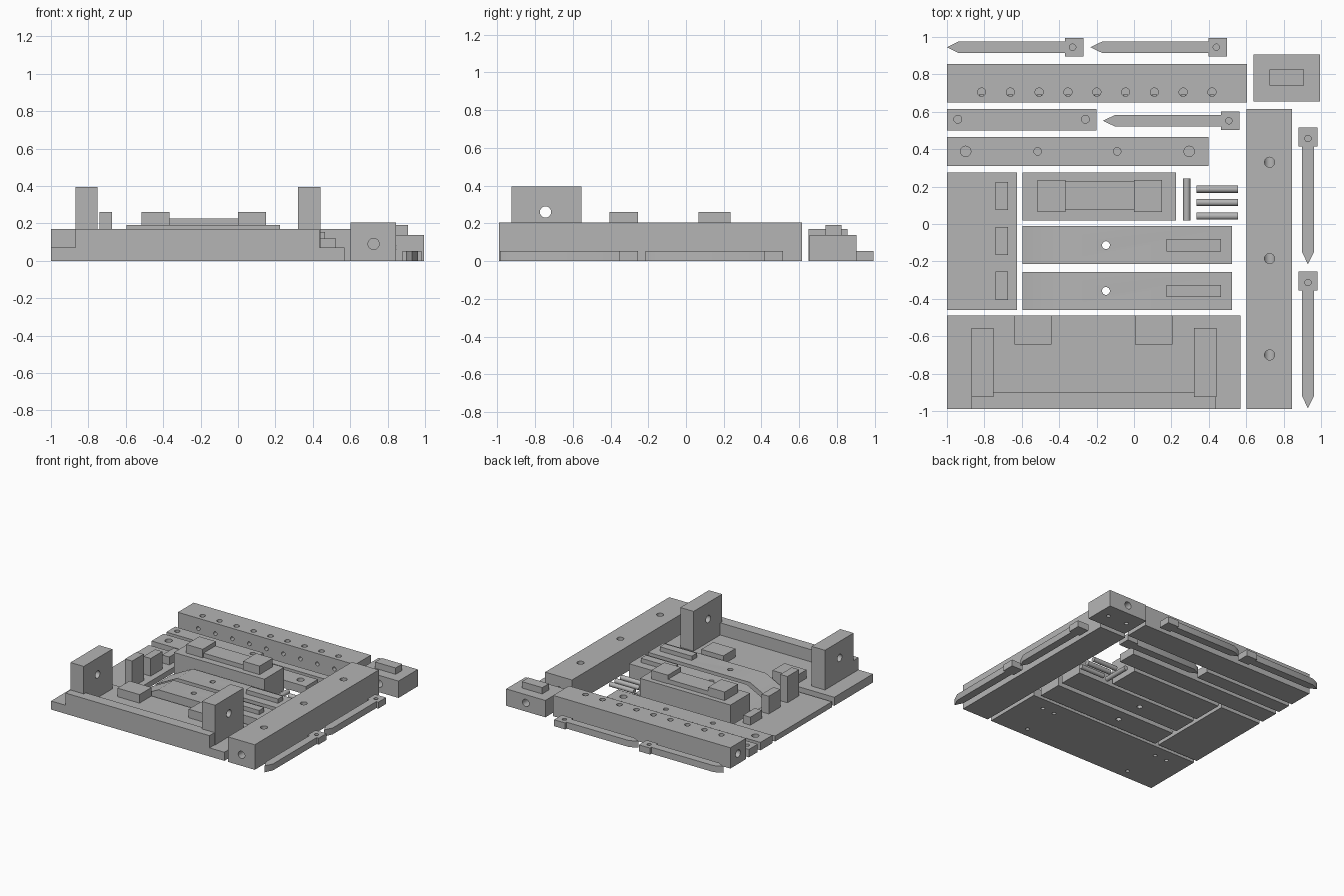
import bpy, bmesh, math
from mathutils import Matrix, Vector

if "Cube" in bpy.data.objects:
    bpy.data.objects.remove(bpy.data.objects["Cube"])

grey = bpy.data.materials.new("plain_grey")
grey.diffuse_color = (0.46, 0.46, 0.46, 1)
grey.use_nodes = True
grey.node_tree.nodes["Principled BSDF"].inputs["Base Color"].default_value = grey.diffuse_color


def add_object(name, bm):
    bmesh.ops.recalc_face_normals(bm, faces=bm.faces)
    mesh = bpy.data.meshes.new(name)
    bm.to_mesh(mesh)
    bm.free()
    mesh.materials.append(grey)
    ob = bpy.data.objects.new(name, mesh)
    bpy.context.scene.collection.objects.link(ob)
    return ob


def prism(name, pts, axis, lo, hi):
    """Extrude a 2D outline: axis 'z' takes (x, y), axis 'y' takes (x, z)."""
    bm = bmesh.new()
    place = (lambda a, b, c: (a, b, c)) if axis == 'z' else (lambda a, b, c: (a, c, b))
    face = bm.faces.new([bm.verts.new(place(a, b, lo)) for a, b in pts])
    ext = bmesh.ops.extrude_face_region(bm, geom=[face])
    move = Vector(place(0, 0, hi - lo))
    bmesh.ops.translate(bm, verts=[v for v in ext['geom'] if isinstance(v, bmesh.types.BMVert)], vec=move)
    return add_object(name, bm)


def box(name, x0, x1, y0, y1, z0, z1):
    return prism(name, [(x0, y0), (x1, y0), (x1, y1), (x0, y1)], 'z', z0, z1)


def rod(name, a, b, r, n=24):
    a, b = Vector(a), Vector(b)
    bm = bmesh.new()
    rot = (b - a).to_track_quat('Z', 'Y').to_matrix().to_4x4()
    bmesh.ops.create_cone(bm, cap_ends=True, segments=n, radius1=r, radius2=r,
                          depth=(b - a).length, matrix=Matrix.Translation((a + b) / 2) @ rot)
    return add_object(name, bm)


def drill(ob, holes):
    """Cut round holes, each given as (start, end, radius)."""
    cutters = []
    for a, b, r in holes:
        c = rod("hole_cutter", a, b, r)
        c.hide_render = True
        m = ob.modifiers.new("hole", 'BOOLEAN')
        m.operation, m.solver, m.object = 'DIFFERENCE', 'EXACT', c
        cutters.append(c)
    dg = bpy.context.evaluated_depsgraph_get()
    mesh = bpy.data.meshes.new_from_object(ob.evaluated_get(dg))
    ob.modifiers.clear()
    ob.data = mesh
    for c in cutters:
        bpy.data.objects.remove(c)
    smooth(ob)


def smooth(ob):
    bpy.ops.object.select_all(action='DESELECT')
    ob.select_set(True)
    bpy.context.view_layer.objects.active = ob
    bpy.ops.object.shade_smooth_by_angle(angle=math.radians(30))


def down(x, y, top, bottom, r):
    return ((x, y, top + 0.02), (x, y, bottom), r)


# Base plate with front lip, low rear blocks and two bored cheeks
base = box("base_plate", -1, 0.57, -0.99, -0.49, 0, 0.07)
screws = [(x, -0.6) for x in (-0.82, -0.71, 0.28, 0.39)] + [(-0.70, -0.91), (0.28, -0.91)]
drill(base, [((x, y, -0.02), (x, y, 0.05), 0.015) for x, y in screws])
box("front_lip", -0.87, 0.435, -0.99, -0.90, 0.065, 0.17)
for x0 in (-0.64, 0.005):
    box("rear_block", x0, x0 + 0.2, -0.645, -0.49, 0.065, 0.14)
for x0 in (-0.87, 0.32):
    cheek = box("cheek", x0, x0 + 0.12, -0.925, -0.555, 0.065, 0.395)
    drill(cheek, [((x0 - 0.05, -0.745, 0.26), (x0 + 0.17, -0.745, 0.26), 0.03)])

# Side plate with posts of falling height
box("side_plate", -1, -0.625, -0.46, 0.275, 0, 0.045)
for y0, top in ((-0.405, 0.26), (-0.165, 0.19), (0.075, 0.11)):
    box("side_post", -0.74, -0.675, y0, y0 + 0.15, 0.04, top)

# Centre block with raised bridge and end pads
box("centre_block", -0.595, 0.225, 0.02, 0.275, 0, 0.19)
box("centre_bridge", -0.365, 0, 0.075, 0.23, 0.185, 0.225)
for x0 in (-0.515, 0):
    box("centre_pad", x0, x0 + 0.15, 0.065, 0.235, 0.185, 0.26)

# Two wedge-ended sliders
for y0 in (-0.215, -0.46):
    ym = y0 + 0.102
    slider = prism("slider", [(-0.595, 0), (0.525, 0), (0.525, 0.12), (-0.4, 0.12), (-0.595, 0.02)],
                   'y', y0, y0 + 0.203)
    drill(slider, [down(-0.15, ym, 0.12, -0.02, 0.021)])
    box("slider_pad", 0.175, 0.465, ym - 0.033, ym + 0.033, 0.115, 0.155)

# Long right rail with end bore and top holes
rail = box("long_rail", 0.602, 0.845, -0.99, 0.615, 0, 0.205)
drill(rail, [((0.725, -1.1, 0.09), (0.725, 0.7, 0.09), 0.03)]
      + [down(0.725, y, 0.205, 0.09, 0.027) for y in (0.33, -0.185, -0.7)])

# Rear rail with rows of holes on top and front
rear = box("rear_rail", -1, 0.605, 0.65, 0.855, 0, 0.17)
holes = [((-1.05, 0.755, 0.085), (-0.9, 0.755, 0.085), 0.03),
         ((0.5, 0.755, 0.085), (0.65, 0.755, 0.085), 0.03)]
for i in range(9):
    x = -0.815 + i * 0.154
    holes += [down(x, 0.705, 0.17, 0.09, 0.022), ((x, 0.6, 0.085), (x, 0.69, 0.085), 0.016)]
drill(rear, holes)

# Corner block with pad
corner = box("corner_block", 0.64, 0.995, 0.655, 0.905, 0, 0.138)
drill(corner, [((0.8175, 0.6, 0.07), (0.8175, 0.95, 0.07), 0.03)]
      + [((x, 0.78, -0.02), (x, 0.78, 0.05), 0.016) for x in (0.73, 0.905)])
box("corner_pad", 0.725, 0.91, 0.74, 0.825, 0.13, 0.19)

# Two flat drilled strips
short = box("short_strip", -1, -0.2, 0.5, 0.615, 0, 0.065)
drill(short, [down(x, 0.56, 0.065, 0.02, 0.021) for x in (-0.942, -0.26)])
strip = box("long_strip", -1, 0.397, 0.31, 0.465, 0, 0.065)
drill(strip, [down(x, 0.388, 0.065, 0.02, r)
              for x, r in ((-0.9, 0.028), (-0.515, 0.02), (-0.09, 0.02), (0.295, 0.028))])

# Pins lying loose
rod("pin", (0.282, 0.02, 0.02), (0.282, 0.243, 0.02), 0.019)
for y in (0.186, 0.115, 0.042):
    rod("pin", (0.335, y, 0.02), (0.555, y, 0.02), 0.019)
for ob in list(bpy.data.objects):
    if ob.name.startswith("pin"):
        smooth(ob)

# Pointed stakes with drilled square heads: tip position and turn
half = [(0, 0), (0.065, -0.032), (0.63, -0.032), (0.63, -0.05), (0.73, -0.05)]
outline = half + [(x, -y) for x, y in reversed(half[1:])]
for tx, ty, turned in ((-1, 0.945, False), (-0.232, 0.945, False), (-0.165, 0.552, False),
                       (0.93, -0.215, True), (0.93, -0.985, True)):
    place = lambda p: (tx - p[1], ty + p[0]) if turned else (tx + p[0], ty + p[1])
    stake = prism("stake", [place(p) for p in outline], 'z', 0, 0.053)
    hx, hy = place((0.672, 0))
    drill(stake, [down(hx, hy, 0.053, 0.01, 0.017)])
